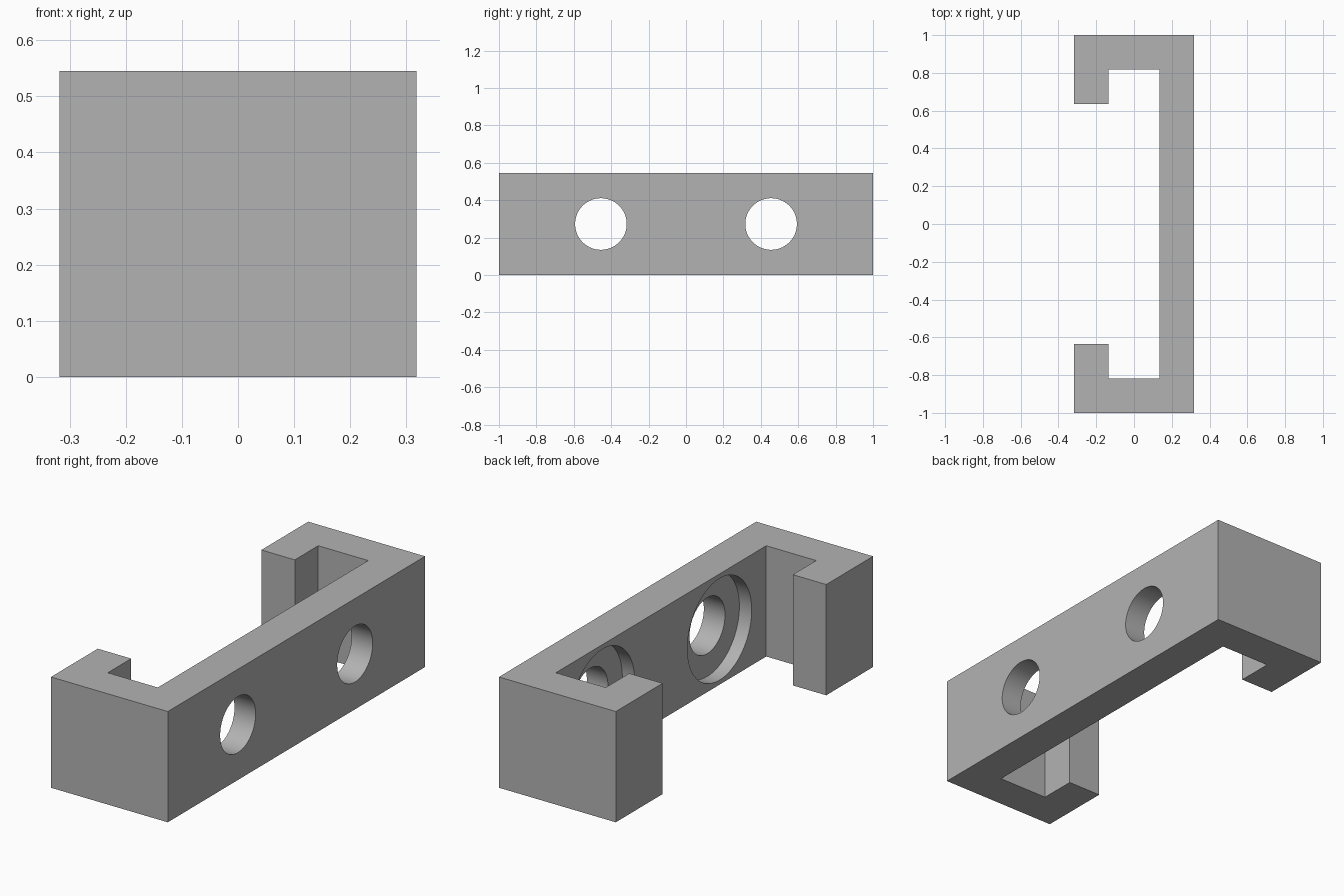
import bpy, bmesh, math

if "Cube" in bpy.data.objects:
    bpy.data.objects.remove(bpy.data.objects["Cube"])

HEIGHT = 0.545
X0, X1 = -0.318, 0.318      # open side, back of the plate
WALL = 0.182
HOOK_Y = 0.636              # where the hook tips end
HOLE_Y = 0.455
HOLE_R, BORE_R, BORE_DEPTH = 0.138, 0.25, 0.067

grey = bpy.data.materials.new("light grey")
grey.diffuse_color = (0.45, 0.45, 0.45, 1)
grey.use_nodes = True
grey.node_tree.nodes["Principled BSDF"].inputs["Base Color"].default_value = grey.diffuse_color


def make_object(name, bm):
    bmesh.ops.recalc_face_normals(bm, faces=bm.faces)
    mesh = bpy.data.meshes.new(name)
    bm.to_mesh(mesh)
    bm.free()
    mesh.materials.append(grey)
    obj = bpy.data.objects.new(name, mesh)
    bpy.context.collection.objects.link(obj)
    return obj


def stepped_cutter(y):
    """Round cutter along x: wide recess on the inside, narrow hole through."""
    bm = bmesh.new()
    inner = X1 - WALL
    floor = inner + BORE_DEPTH
    steps = [(inner - 0.05, BORE_R), (floor, BORE_R), (floor, HOLE_R), (X1 + 0.05, HOLE_R)]
    n = 72
    rings = [[bm.verts.new((x, y + r * math.cos(2 * math.pi * i / n),
                            HEIGHT / 2 + r * math.sin(2 * math.pi * i / n)))
              for i in range(n)] for x, r in steps]
    for a, b in zip(rings, rings[1:]):
        for i in range(n):
            j = (i + 1) % n
            bm.faces.new((a[i], a[j], b[j], b[i]))
    bm.faces.new(rings[0])
    bm.faces.new(rings[-1])
    return make_object("hole_cutter", bm)


# Hooked bracket: half outline mirrored in y, then extruded upwards
half = [(X1, 1), (X0, 1), (X0, HOOK_Y), (X0 + WALL, HOOK_Y),
        (X0 + WALL, 1 - WALL), (X1 - WALL, 1 - WALL)]
outline = half + [(x, -y) for x, y in reversed(half)]
bm = bmesh.new()
base = bm.faces.new([bm.verts.new((x, y, 0)) for x, y in outline])
top = bmesh.ops.extrude_face_region(bm, geom=[base])["geom"]
bmesh.ops.translate(bm, vec=(0, 0, HEIGHT),
                    verts=[v for v in top if isinstance(v, bmesh.types.BMVert)])
bracket = make_object("hooked_bracket", bm)

bpy.context.view_layer.objects.active = bracket
bracket.select_set(True)

# Two counterbored screw holes
for y in (-HOLE_Y, HOLE_Y):
    cutter = stepped_cutter(y)
    cutter.hide_render = True
    cut = bracket.modifiers.new("screw_hole", 'BOOLEAN')
    cut.operation = 'DIFFERENCE'
    cut.solver = 'EXACT'
    cut.object = cutter
    bpy.ops.object.modifier_apply(modifier=cut.name)
    bpy.data.objects.remove(cutter)

bpy.ops.object.shade_smooth_by_angle(angle=math.radians(30))
